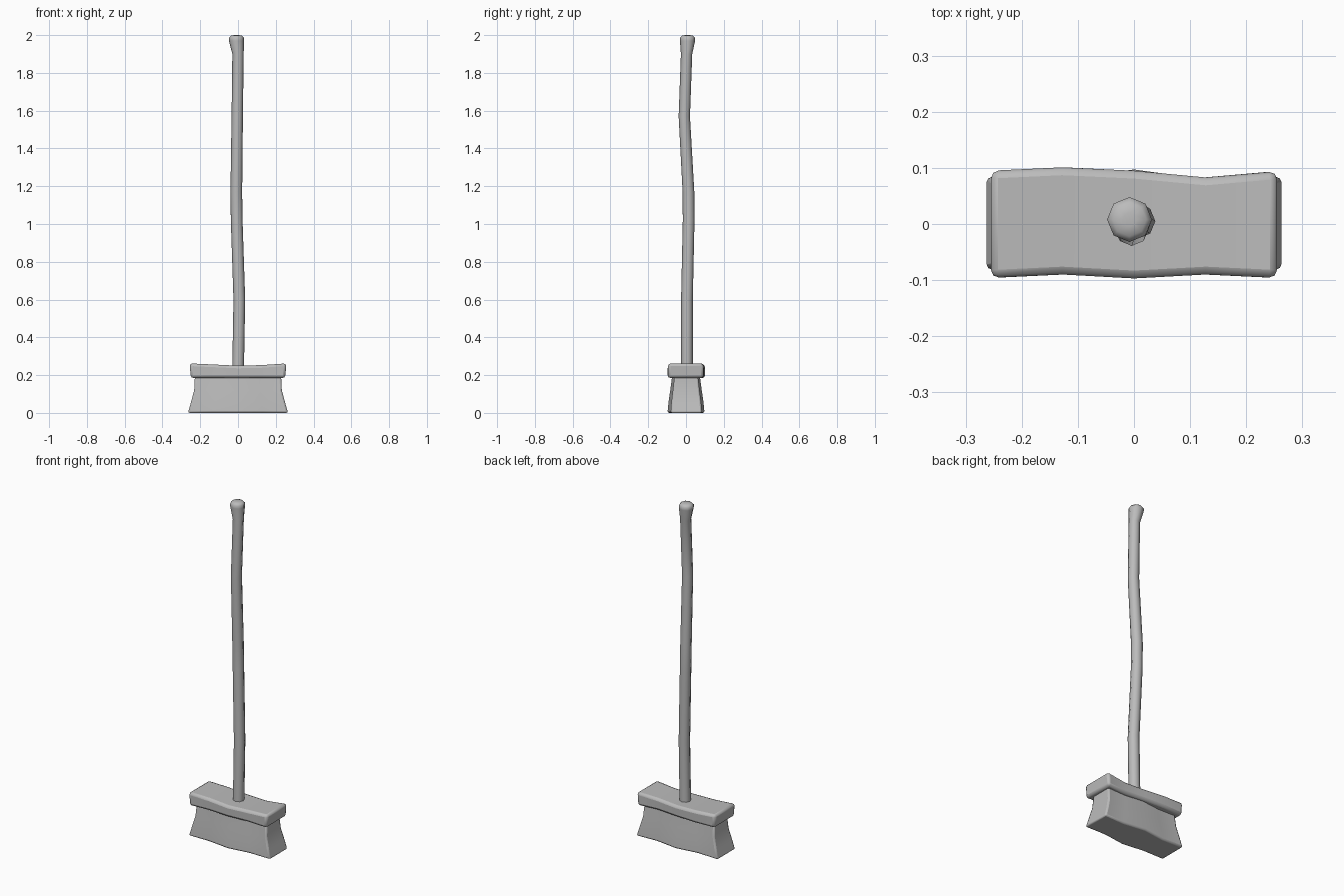
import bpy, bmesh, math

cube = bpy.data.objects.get("Cube")
if cube:
    bpy.data.objects.remove(cube, do_unlink=True)

grey = bpy.data.materials.new("plain grey")
grey.use_nodes = True
grey.diffuse_color = (0.5, 0.5, 0.5, 1)
grey.node_tree.nodes["Principled BSDF"].inputs["Base Color"].default_value = (0.5, 0.5, 0.5, 1)


def loft(name, rings, bevel=0.0, angle=40):
    """Skin a stack of closed rings, cap both ends and shade it."""
    bm = bmesh.new()
    loops = [[bm.verts.new(p) for p in ring] for ring in rings]
    n = len(loops[0])
    for a, b in zip(loops, loops[1:]):
        for i in range(n):
            j = (i + 1) % n
            bm.faces.new((a[i], a[j], b[j], b[i]))
    # Caps are strips of quads between opposite sides of the ring
    for loop in (loops[0], loops[-1]):
        for i in range(n // 2 - 1):
            bm.faces.new((loop[i], loop[i + 1], loop[n - 2 - i], loop[n - 1 - i]))
    bmesh.ops.recalc_face_normals(bm, faces=bm.faces)
    mesh = bpy.data.meshes.new(name)
    bm.to_mesh(mesh)
    bm.free()
    obj = bpy.data.objects.new(name, mesh)
    bpy.context.collection.objects.link(obj)
    mesh.materials.append(grey)
    if bevel:
        mod = obj.modifiers.new("soft edges", "BEVEL")
        mod.width = bevel
        mod.segments = 2
        mod.limit_method = "ANGLE"
        mod.angle_limit = math.radians(40)
    bpy.ops.object.select_all(action="DESELECT")
    obj.select_set(True)
    bpy.context.view_layer.objects.active = obj
    bpy.ops.object.shade_smooth_by_angle(angle=math.radians(angle))
    return obj


def wavy_ring(half, front, back, heights):
    """Rectangular ring in five columns with wavy long sides."""
    xs = [half * t for t in (-1, -0.5, 0, 0.5, 1)]
    near = list(zip(xs, front, heights))
    far = list(zip(xs, back, heights))
    return near + far[::-1]


# Head block: long sides wave, the top sags in the middle
front = (-0.096, -0.09, -0.097, -0.09, -0.096)
back = (0.095, 0.101, 0.095, 0.083, 0.094)
loft("head_block", [
    wavy_ring(0.25, front, back, [0.185] * 5),
    wavy_ring(0.256, front, back, (0.262, 0.256, 0.25, 0.253, 0.262)),
], bevel=0.014)

# Bristles: narrow under the block, flaring and waving toward the floor
bristle_front = (-0.082, -0.082, -0.098, -0.08, -0.082)
bristle_back = (0.085, 0.08, 0.098, 0.08, 0.085)
rings = []
for z, half, spread in ((0.0, 0.265, 1), (0.06, 0.248, 0.94), (0.12, 0.232, 0.85), (0.2, 0.228, 0.74)):
    rings.append(wavy_ring(half, [y * spread for y in bristle_front],
                           [y * spread for y in bristle_back], [z] * 5))
loft("bristles", rings, bevel=0.009)

# Handle: eight-sided crooked pole with a flared, rounded grip end
path = [  # x, y, z, radius
    (0.0, 0.005, 0.2, 0.031), (0.007, 0.005, 0.6, 0.031),
    (-0.007, 0.014, 1.02, 0.031), (-0.009, 0.013, 1.17, 0.031),
    (-0.004, -0.009, 1.57, 0.03), (0.0, 0.003, 1.9, 0.03),
    (-0.008, 0.008, 1.97, 0.04), (-0.008, 0.008, 1.987, 0.04),
    (-0.008, 0.008, 1.997, 0.03), (-0.008, 0.008, 2.0, 0.012),
]
loft("handle", [
    [(x + r * math.cos(i * math.tau / 8), y + r * math.sin(i * math.tau / 8), z) for i in range(8)]
    for x, y, z, r in path
], angle=60)
